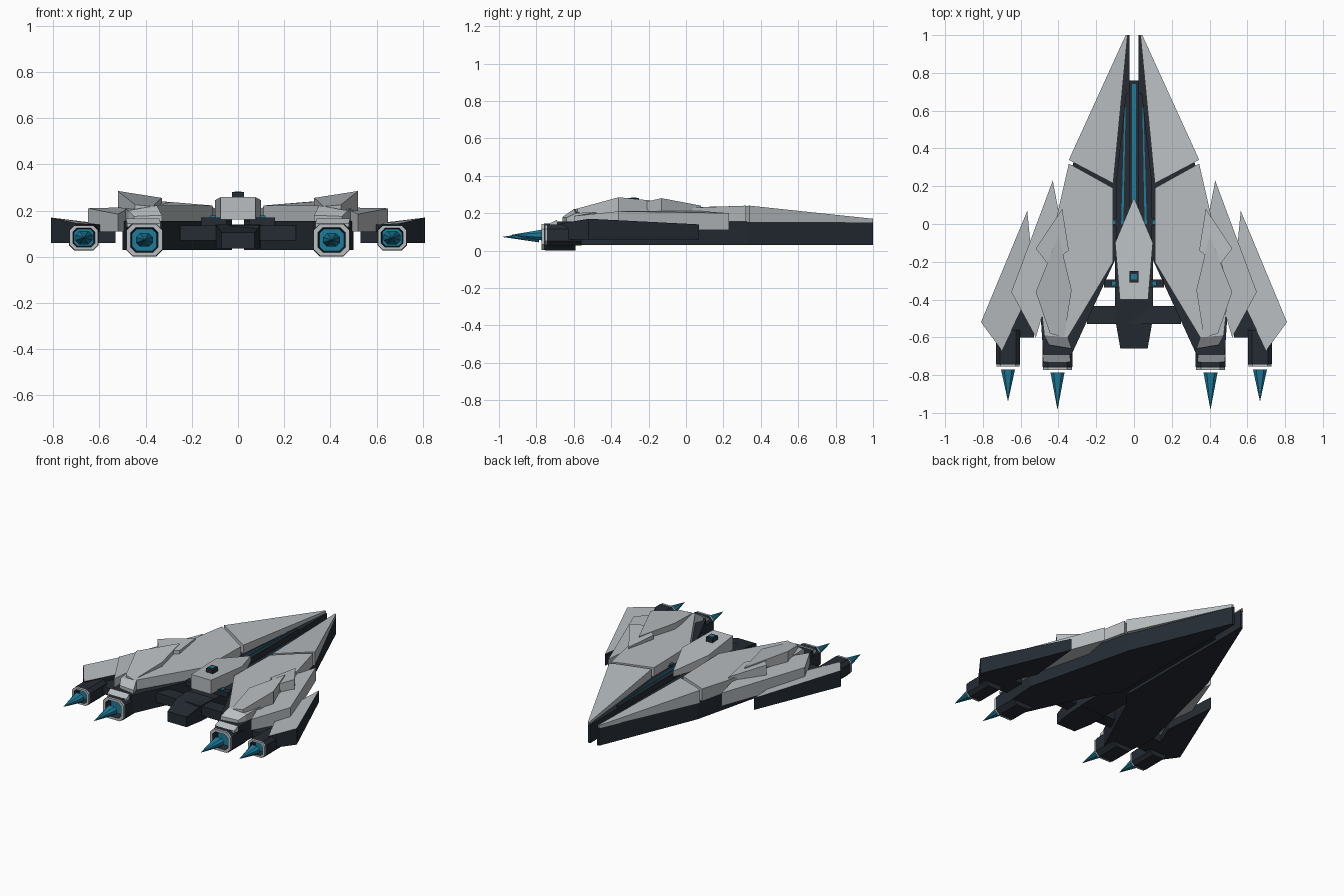
import bpy, bmesh, math

if "Cube" in bpy.data.objects:
    bpy.data.objects.remove(bpy.data.objects["Cube"])


def material(name, rgb):
    m = bpy.data.materials.new(name)
    m.diffuse_color = (*rgb, 1)
    m.use_nodes = True
    m.node_tree.nodes["Principled BSDF"].inputs["Base Color"].default_value = m.diffuse_color
    return m


DARK = material("dark_hull", (0.018, 0.025, 0.034))
LIGHT = material("plate_grey", (0.48, 0.51, 0.53))
BLUE = material("glow_blue", (0.012, 0.20, 0.33))


def finish(name, bm, mats, mirror):
    bmesh.ops.recalc_face_normals(bm, faces=bm.faces)
    me = bpy.data.meshes.new(name)
    bm.to_mesh(me)
    bm.free()
    for m in mats:
        me.materials.append(m)
    ob = bpy.data.objects.new(name, me)
    bpy.context.collection.objects.link(ob)
    if mirror:
        ob.modifiers.new("mirror", 'MIRROR').use_mirror_merge = False
    return ob


def prism(name, pts, bottom, side, top=None, mirror=True):
    """Outline of (x, y, top z) points dropped down to a flat bottom."""
    bm = bmesh.new()
    up = [bm.verts.new(p) for p in pts]
    lo = [bm.verts.new((p[0], p[1], bottom)) for p in pts]
    cap = bm.faces.new(up)
    cap.material_index = 1 if top else 0
    bm.faces.new(lo[::-1])
    n = len(pts)
    for i in range(n):
        j = (i + 1) % n
        bm.faces.new((up[i], lo[i], lo[j], up[j]))
    return finish(name, bm, [side] + ([top] if top else []), mirror)


def box(name, x0, x1, y0, y1, z0, z1, mat, mirror=True):
    return prism(name, [(x0, y0, z1), (x1, y0, z1), (x1, y1, z1), (x0, y1, z1)], z0, mat, None, mirror)


def octagon(bm, cx, y, cz, hx, hz, chamfer=0.4):
    c = chamfer * min(hx, hz)
    flat = [(hx, hz - c), (hx - c, hz), (c - hx, hz), (-hx, hz - c),
            (-hx, c - hz), (c - hx, -hz), (hx - c, -hz), (hx, c - hz)]
    return [bm.verts.new((cx + a, y, cz + b)) for a, b in flat]


def engine(name, cx, cz, hx, hz, y_front, y_rear, y_tip):
    # casing with a light rim and a recessed glowing nozzle
    bm = bmesh.new()
    rings = [octagon(bm, cx, y, cz, hx * s, hz * s) for y, s in
             ((y_front, 1), (y_rear + 0.02, 1), (y_rear + 0.012, 0.97), (y_rear, 0.97), (y_rear, 0.74), (y_rear + 0.05, 0.66))]
    for k, (a, b) in enumerate(zip(rings, rings[1:])):
        for i in range(8):
            j = (i + 1) % 8
            f = bm.faces.new((a[i], a[j], b[j], b[i]))
            f.material_index = 1 if k in (2, 3) else 0
    bm.faces.new(rings[0])
    bm.faces.new(rings[-1]).material_index = 2
    finish(name + "_casing", bm, [DARK, LIGHT, BLUE], True)
    # exhaust spike
    bm = bmesh.new()
    base = octagon(bm, cx, y_rear - 0.015, cz, 0.037, 0.029, 0.58)
    tip = bm.verts.new((cx, y_tip, cz))
    bm.faces.new(base)
    for i in range(8):
        bm.faces.new((base[i], base[(i + 1) % 8], tip))
    finish(name + "_exhaust", bm, [BLUE], True)


# main hull halves
T = 0.155
prism("lower_hull", [(0.025, 1.0, T), (0.042, 1.0, T), (0.32, 0.33, T), (0.50, -0.40, T), (0.48, -0.70, T),
                     (0.33, -0.69, T), (0.10, -0.19, T), (0.025, -0.10, T)], 0.03, DARK)

# armour plates
prism("nose_plate", [(0.034, 1.0, .17), (0.044, 1.0, .17), (0.345, 0.34, .24), (0.30, 0.315, .238),
                     (0.11, 0.215, .215)], 0.15, LIGHT)
prism("wing_plate", [(0.11, 0.19, .215), (0.29, 0.29, .237), (0.345, 0.32, .24), (0.50, -0.36, .215),
                     (0.475, -0.59, .20), (0.35, -0.60, .222), (0.11, -0.20, .222)], 0.155, LIGHT)
prism("wing_plate_rear_bevel", [(0.475, -0.59, .20), (0.35, -0.60, .222), (0.33, -0.66, .18), (0.45, -0.64, .175)],
      0.155, LIGHT)
prism("side_plate", [(0.43, 0.23, .20), (0.65, -0.36, .21), (0.52, -0.60, .185), (0.46, -0.40, .215),
                     (0.39, 0.02, .215)], 0.11, LIGHT)
prism("outer_wing", [(0.565, 0.07, .14), (0.81, -0.52, .17), (0.70, -0.67, .145), (0.60, -0.46, .14),
                     (0.53, -0.30, .13)], 0.06, DARK, LIGHT)
prism("raised_plate_front", [(0.38, 0.08, .24), (0.52, -0.13, .28), (0.45, -0.22, .26), (0.345, -0.14, .25)],
      0.205, LIGHT)
prism("raised_plate_rear", [(0.40, -0.06, .255), (0.52, -0.36, .285), (0.445, -0.58, .225), (0.37, -0.60, .218),
                            (0.33, -0.35, .255)], 0.20, LIGHT)

# central body
prism("cockpit", [(0, 0.14, .20), (0.10, -0.10, .245), (0.075, -0.40, .258), (-0.075, -0.40, .258),
                  (-0.10, -0.10, .245)], 0.162, LIGHT, None, False)
box("cockpit_sensor", -0.025, 0.025, -0.31, -0.25, 0.25, 0.28, DARK, False)
box("sensor_lens", -0.015, 0.015, -0.295, -0.265, 0.27, 0.283, BLUE, False)
box("spine", -0.026, 0.026, -0.20, 0.76, 0.05, 0.125, DARK, False)
box("spine_glow", -0.010, 0.010, 0.0, 0.74, 0.12, 0.13, BLUE, False)
prism("spine_rail", [(0.025, 0.69, .165), (0.043, 0.69, .165), (0.095, 0.22, .165), (0.095, -0.10, .165),
                     (0.025, -0.10, .165)], 0.15, DARK)
prism("rail_glow", [(0.044, 0.62, .172), (0.050, 0.62, .172), (0.068, 0.0, .172), (0.056, 0.0, .172)], 0.16, BLUE)
box("core_beam", -0.10, 0.10, -0.44, -0.08, 0.04, 0.135, DARK, False)

# rear frame joining both sides
box("rear_crossbar", -0.25, 0.25, -0.53, -0.435, 0.07, 0.135, DARK, False)
prism("tail_block", [(-0.10, -0.40, .14), (0.10, -0.40, .14), (0.095, -0.53, .14), (0.072, -0.66, .105),
                     (-0.072, -0.66, .105), (-0.095, -0.53, .14)], 0.035, DARK, None, False)
for tag, y in (("front", 0.01), ("rear", -0.315)):
    box("cockpit_strut_" + tag, 0.05, 0.16, y - 0.02, y + 0.02, 0.135, 0.17, DARK)
    box("strut_light_" + tag, 0.095, 0.118, y - 0.012, y + 0.012, 0.165, 0.178, BLUE)

# engines
engine("inner_engine", 0.405, 0.073, 0.08, 0.072, -0.59, -0.772, -0.985)
engine("outer_engine", 0.667, 0.083, 0.064, 0.055, -0.56, -0.755, -0.94)
prism("engine_cover", [(0.34, -0.69, .165), (0.485, -0.69, .165), (0.48, -0.73, .145), (0.335, -0.73, .145)],
      0.13, LIGHT)
box("outer_engine_pylon", 0.53, 0.70, -0.60, -0.45, 0.06, 0.11, DARK)
